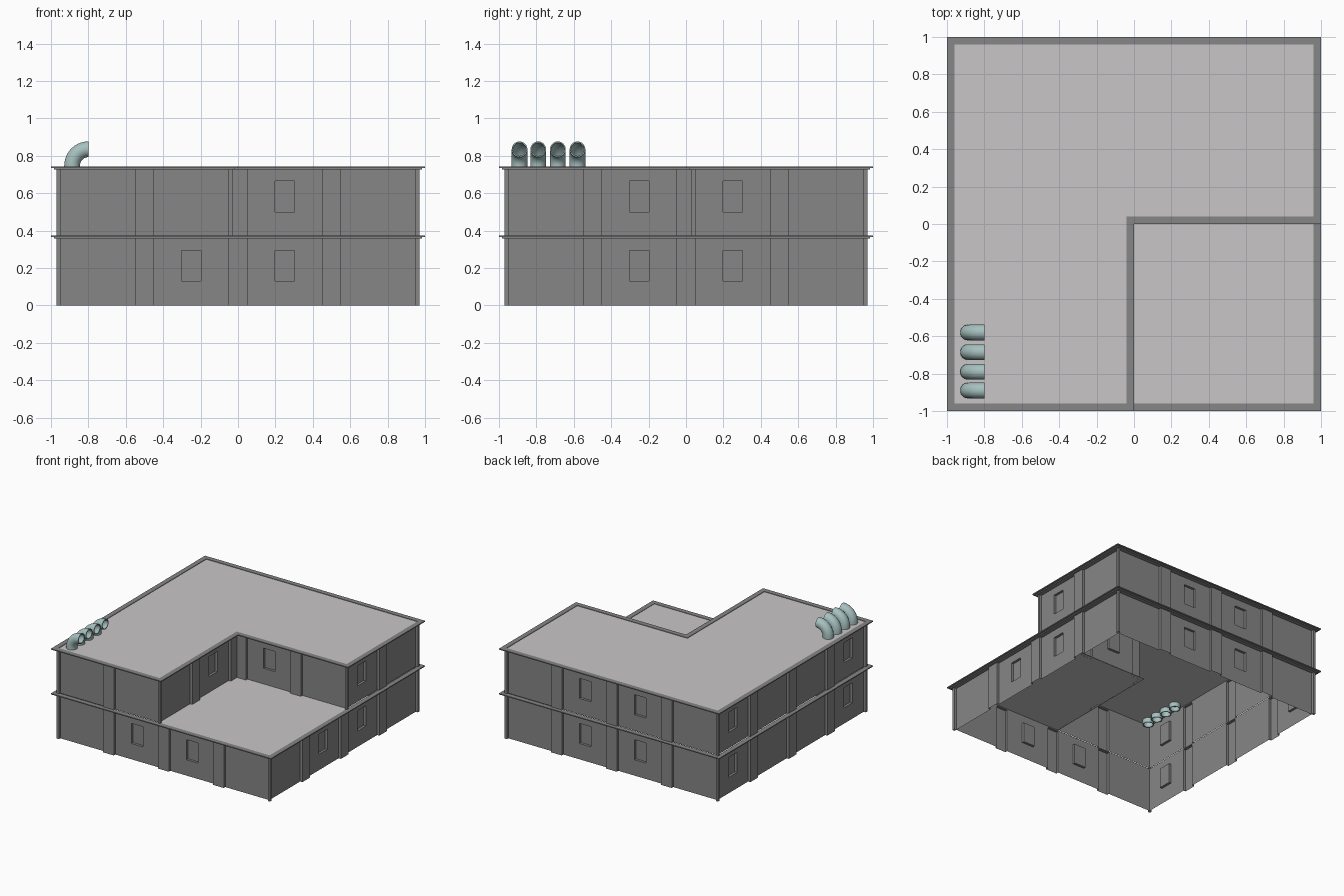
import bpy, bmesh, math

if "Cube" in bpy.data.objects:
    bpy.data.objects.remove(bpy.data.objects["Cube"])


def material(name, rgb):
    m = bpy.data.materials.new(name)
    m.diffuse_color = (*rgb, 1)
    m.use_nodes = True
    m.node_tree.nodes["Principled BSDF"].inputs["Base Color"].default_value = m.diffuse_color
    return m


WALL = material("wall grey", (0.24, 0.24, 0.24))
ROOF = material("roof light grey", (0.585, 0.565, 0.57))
PIPE = material("vent teal", (0.38, 0.53, 0.52))


def finish(bm, name, mat, recalc=True):
    bmesh.ops.remove_doubles(bm, verts=bm.verts, dist=0.0005)
    if recalc:
        bmesh.ops.recalc_face_normals(bm, faces=bm.faces)
    me = bpy.data.meshes.new(name)
    bm.to_mesh(me)
    bm.free()
    me.materials.append(mat)
    ob = bpy.data.objects.new(name, me)
    bpy.context.collection.objects.link(ob)
    return ob


def quad(bm, pts):
    return bm.faces.new([bm.verts.new(p) for p in pts])


# One wall as a stepped relief: pilasters stand out, windows are set in
STEP = 0.02


def wall(bm, axis, plane, sign, z0, posts, windows):
    def pt(u, z, d):
        v = plane + sign * d
        return (u, v, z) if axis == 'x' else (v, u, z)

    wins = [(w - 0.053, w + 0.053) for w in windows]
    us = sorted({round(e, 4) for span in posts + wins for e in span})
    zs = [z0, z0 + 0.13, z0 + 0.295, z0 + 0.365]

    def depth(i, j):
        mid = (us[i] + us[i + 1]) / 2
        if any(a < mid < b for a, b in posts):
            return STEP
        if j == 1 and any(a < mid < b for a, b in wins):
            return -STEP
        return 0.0

    for i in range(len(us) - 1):
        for j in range(3):
            d = depth(i, j)
            a, b, lo, hi = us[i], us[i + 1], zs[j], zs[j + 1]
            quad(bm, [pt(a, lo, d), pt(b, lo, d), pt(b, hi, d), pt(a, hi, d)])
            if i < len(us) - 2 and depth(i + 1, j) != d:
                e = depth(i + 1, j)
                quad(bm, [pt(b, lo, d), pt(b, lo, e), pt(b, hi, e), pt(b, hi, d)])
            if j < 2 and depth(i, j + 1) != d:
                e = depth(i, j + 1)
                quad(bm, [pt(a, hi, d), pt(b, hi, d), pt(b, hi, e), pt(a, hi, e)])


def pil(*centres):
    return [(c - 0.05, c + 0.05) for c in centres]


LOW, HIGH = (-0.97, -0.95), (0.95, 0.97)      # corner posts
FULL = [LOW, HIGH] + pil(-0.5, 0, 0.5)

# Ground storey walls
bm = bmesh.new()
wall(bm, 'x', -0.95, -1, 0, FULL, [-0.25, 0.25])
wall(bm, 'x', 0.95, 1, 0, FULL, [-0.25, 0.25])
wall(bm, 'y', 0.95, 1, 0, FULL, [-0.25, 0.25])
wall(bm, 'y', -0.95, -1, 0, FULL, [-0.75, 0.75])
finish(bm, "ground_storey_walls", WALL)

# Upper storey walls, L-shaped
Z1 = 0.37
bm = bmesh.new()
wall(bm, 'x', -0.95, -1, Z1, [LOW, (-0.05, -0.03)] + pil(-0.5), [])
wall(bm, 'y', -0.05, 1, Z1, [LOW, (-0.05, 0.03)] + pil(-0.5), [-0.25])
wall(bm, 'x', 0.05, -1, Z1, [(-0.03, 0.05), HIGH] + pil(0.5), [0.25])
wall(bm, 'y', 0.95, 1, Z1, [(0.03, 0.05), HIGH] + pil(0.5), [0.25])
wall(bm, 'x', 0.95, 1, Z1, FULL, [-0.25, 0.25])
wall(bm, 'y', -0.95, -1, Z1, FULL, [-0.75, 0.75])
finish(bm, "upper_storey_walls", WALL)


# Outlines of the two storeys, e = distance of the outer edges
def square(e):
    return [(-e, -e), (e, -e), (e, e), (-e, e)]


def ell(e):
    c = e - 1
    return [(-e, -e), (c, -e), (c, -c), (e, -c), (e, e), (-e, e)]


def band(bm, outline, outer, inner, z0, z1):
    o, n = outline(outer), outline(inner)
    for k in range(len(o)):
        m = (k + 1) % len(o)
        loop = [(o, z0), (o, z1), (n, z1), (n, z0)]
        for s in range(4):
            (p, za), (q, zb) = loop[s], loop[(s + 1) % 4]
            quad(bm, [(*p[k], za), (*p[m], za), (*q[m], zb), (*q[k], zb)])


# Stepped cornices around each storey
for name, outline, top in (("ground_cornice", square, 0.374),
                           ("roof_cornice", ell, 0.742)):
    bm = bmesh.new()
    band(bm, outline, 0.985, 0.95, top - 0.016, top - 0.008)
    band(bm, outline, 1.0, 0.96, top - 0.008, top)
    finish(bm, name, WALL)

# Main roof and terrace surfaces
bm = bmesh.new()
bm.faces.new([bm.verts.new((x, y, 0.738)) for x, y in ell(0.961)])
finish(bm, "main_roof", ROOF, False)
bm = bmesh.new()
quad(bm, [(-0.055, -0.961, 0.371), (0.961, -0.961, 0.371),
          (0.961, 0.055, 0.371), (-0.055, 0.055, 0.371)])
finish(bm, "terrace_floor", ROOF, False)

# Hollow elbow vents on the roof
SIDES, BEND = 24, 0.087
path = [(-0.8 - BEND, 0.70, 0.0)]
for k in range(11):
    t = math.pi / 2 * k / 10
    path.append((-0.8 - BEND * math.cos(t), 0.748 + BEND * math.sin(t), t))
for n, y in enumerate((-0.89, -0.79, -0.685, -0.58)):
    bm = bmesh.new()
    rings = []
    for r, pts in ((0.042, path), (0.035, path[::-1])):
        for x, z, t in pts:
            ring = []
            for s in range(SIDES):
                a = 2 * math.pi * s / SIDES
                out = -r * math.cos(a)
                ring.append(bm.verts.new((x + out * math.cos(t), y + r * math.sin(a),
                                          z - out * math.sin(t))))
            rings.append(ring)
    for k, ring in enumerate(rings):
        nxt = rings[(k + 1) % len(rings)]
        for s in range(SIDES):
            m = (s + 1) % SIDES
            bm.faces.new([ring[s], ring[m], nxt[m], nxt[s]])
    ob = finish(bm, f"vent_pipe_{n + 1}", PIPE)
    bpy.ops.object.select_all(action='DESELECT')
    ob.select_set(True)
    bpy.context.view_layer.objects.active = ob
    bpy.ops.object.shade_smooth_by_angle(angle=math.radians(40))
